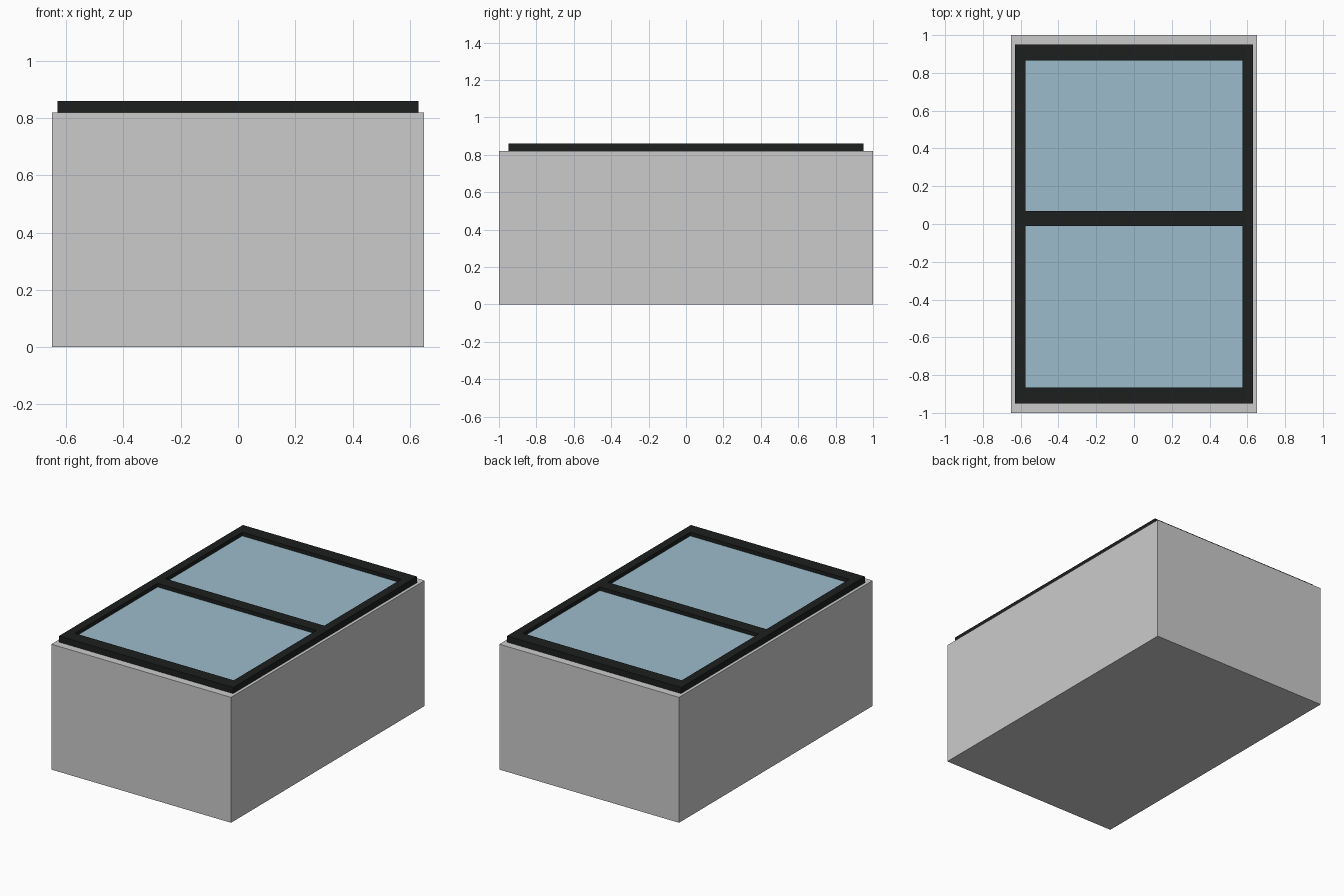
import bpy

if "Cube" in bpy.data.objects:
    bpy.data.objects.remove(bpy.data.objects["Cube"])


def material(name, rgb):
    m = bpy.data.materials.new(name)
    m.diffuse_color = (*rgb, 1)
    m.use_nodes = True
    m.node_tree.nodes["Principled BSDF"].inputs["Base Color"].default_value = m.diffuse_color
    return m


def box(name, x, y, z, mat=None):
    """Axis-aligned box from (min, max) ranges."""
    bpy.ops.mesh.primitive_cube_add(size=1, location=[sum(r) / 2 for r in (x, y, z)])
    o = bpy.context.object
    o.name = name
    o.scale = [r[1] - r[0] for r in (x, y, z)]
    bpy.ops.object.transform_apply(location=False, rotation=False, scale=True)
    if mat:
        o.data.materials.append(mat)
    return o


black = material("black_trim", (0.012, 0.014, 0.013))
blue = material("blue_glass", (0.33, 0.5, 0.6))

OX, OY = 0.63, 0.95       # outer frame half sizes
IX, IY = 0.575, 0.865     # inner opening half sizes
BAR = (-0.01, 0.07)       # divider, slightly off centre
RIM = (0.82, 0.86)

# Cabinet body
box("cabinet_body", (-0.65, 0.65), (-1, 1), (0, 0.82))

# Lid frame: two end rails, two side rails, one divider
for side, s in (("front", -1), ("back", 1)):
    box(f"{side}_rail", (-OX, OX), sorted((s * IY, s * OY)), RIM, black)
for side, s in (("left", -1), ("right", 1)):
    box(f"{side}_rail", sorted((s * IX, s * OX)), (-IY, IY), RIM, black)
box("divider_rail", (-IX, IX), BAR, RIM, black)

# Glass panes, recessed below the rim
box("front_glass", (-IX, IX), (-IY, BAR[0]), (0.82, 0.836), blue)
box("back_glass", (-IX, IX), (BAR[1], IY), (0.82, 0.836), blue)
